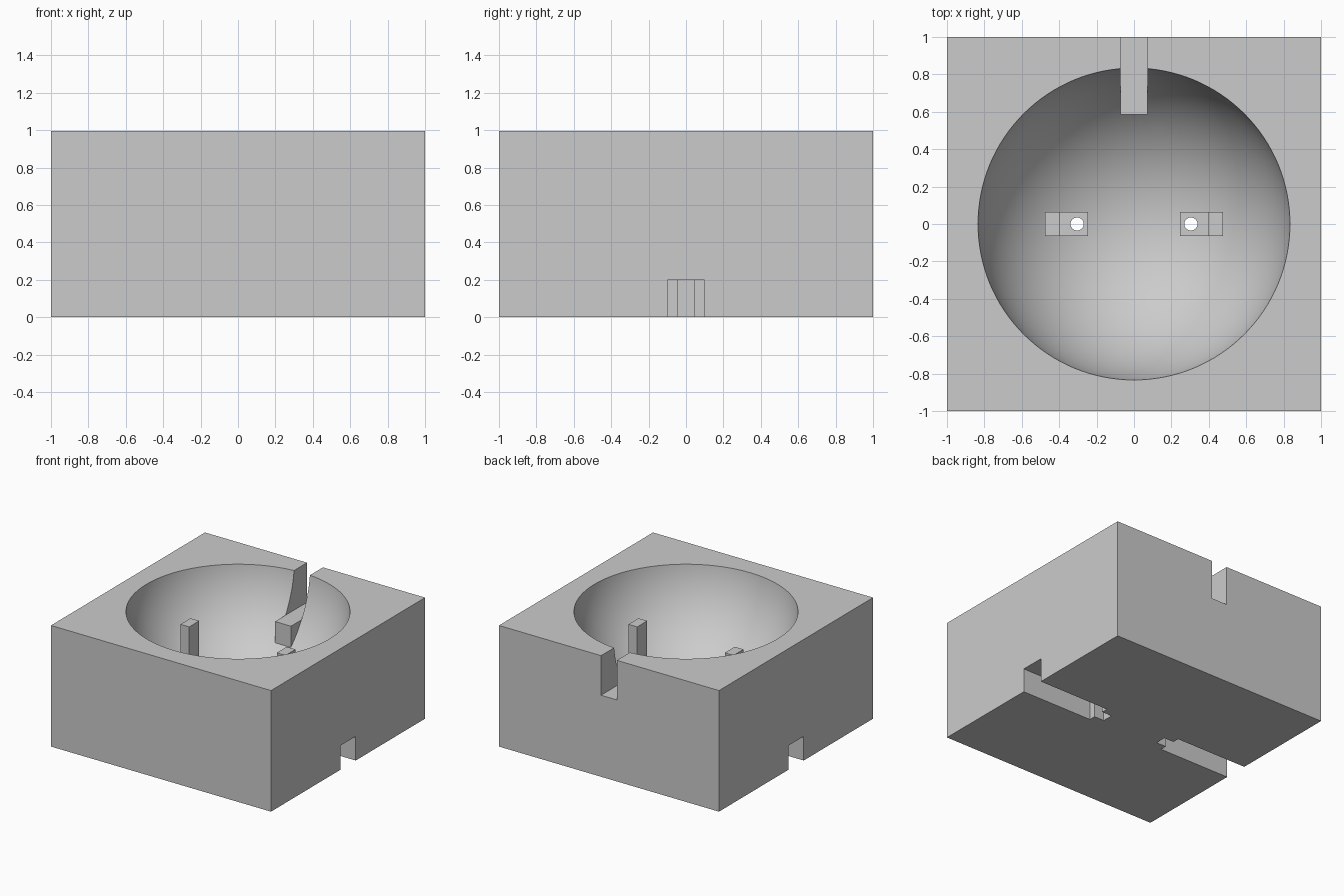
import bpy

old = bpy.data.objects.get("Cube")
if old:
    bpy.data.objects.remove(old, do_unlink=True)

grey = bpy.data.materials.new("light_grey")
grey.use_nodes = True
colour = (0.6, 0.6, 0.6, 1)
grey.diffuse_color = colour
grey.node_tree.nodes["Principled BSDF"].inputs["Base Color"].default_value = colour

HEIGHT = 0.995


def box(name, x, y, z):
    """Box spanning the given (low, high) pairs."""
    spans = (x, y, z)
    bpy.ops.mesh.primitive_cube_add(size=1, location=[(a + b) / 2 for a, b in spans])
    obj = bpy.context.object
    obj.name = name
    obj.scale = [b - a for a, b in spans]
    bpy.ops.object.transform_apply(location=True, rotation=False, scale=True)
    obj.data.materials.append(grey)
    return obj


def combine(operation, tool):
    """Apply a boolean to the body and discard the tool."""
    tool.hide_render = True
    if not tool.data.materials:
        tool.data.materials.append(grey)
    mod = body.modifiers.new(operation, 'BOOLEAN')
    mod.operation = operation
    mod.solver = 'EXACT'
    mod.object = tool
    bpy.ops.object.select_all(action='DESELECT')
    body.select_set(True)
    bpy.context.view_layer.objects.active = body
    bpy.ops.object.modifier_apply(modifier=mod.name)
    bpy.data.objects.remove(tool, do_unlink=True)


def span(side, near, far):
    return tuple(sorted((side * near, side * far)))


# Block with a spherical bowl, slightly shallower than a hemisphere
body = box("bowl_block", (-1, 1), (-1, 1), (0, HEIGHT))
bpy.ops.mesh.primitive_uv_sphere_add(segments=128, ring_count=65, radius=0.84,
                                     location=(0, 0, HEIGHT + 0.1))
combine('DIFFERENCE', bpy.context.object)

# Shelf projecting into the bowl below the back notch
combine('UNION', box("shelf", (-0.072, 0.072), (0.585, 0.97), (0.495, 0.9)))
combine('DIFFERENCE', box("back_notch", (-0.072, 0.072), (0.5, 1.2), (0.67, 1.2)))

for side in (1, -1):
    # Stepped post: low seat towards the centre, tall stop outside
    combine('UNION', box("post", span(side, 0.247, 0.477), (-0.065, 0.065), (0.1, 0.787)))
    combine('DIFFERENCE', box("step", span(side, 0.2, 0.398), (-0.1, 0.1), (0.4, 0.9)))

    # Channel under the block, its narrow end pocket and the hole through the seat
    combine('DIFFERENCE', box("channel", span(side, 0.35, 1.2), (-0.1, 0.1), (-0.2, 0.198)))
    combine('DIFFERENCE', box("pocket", span(side, 0.26, 0.4), (-0.045, 0.045), (-0.2, 0.198)))
    bpy.ops.mesh.primitive_cylinder_add(vertices=32, radius=0.035, depth=0.5,
                                        location=(side * 0.304, 0, 0.3))
    combine('DIFFERENCE', bpy.context.object)

bpy.ops.object.shade_smooth_by_angle(angle=0.5)
